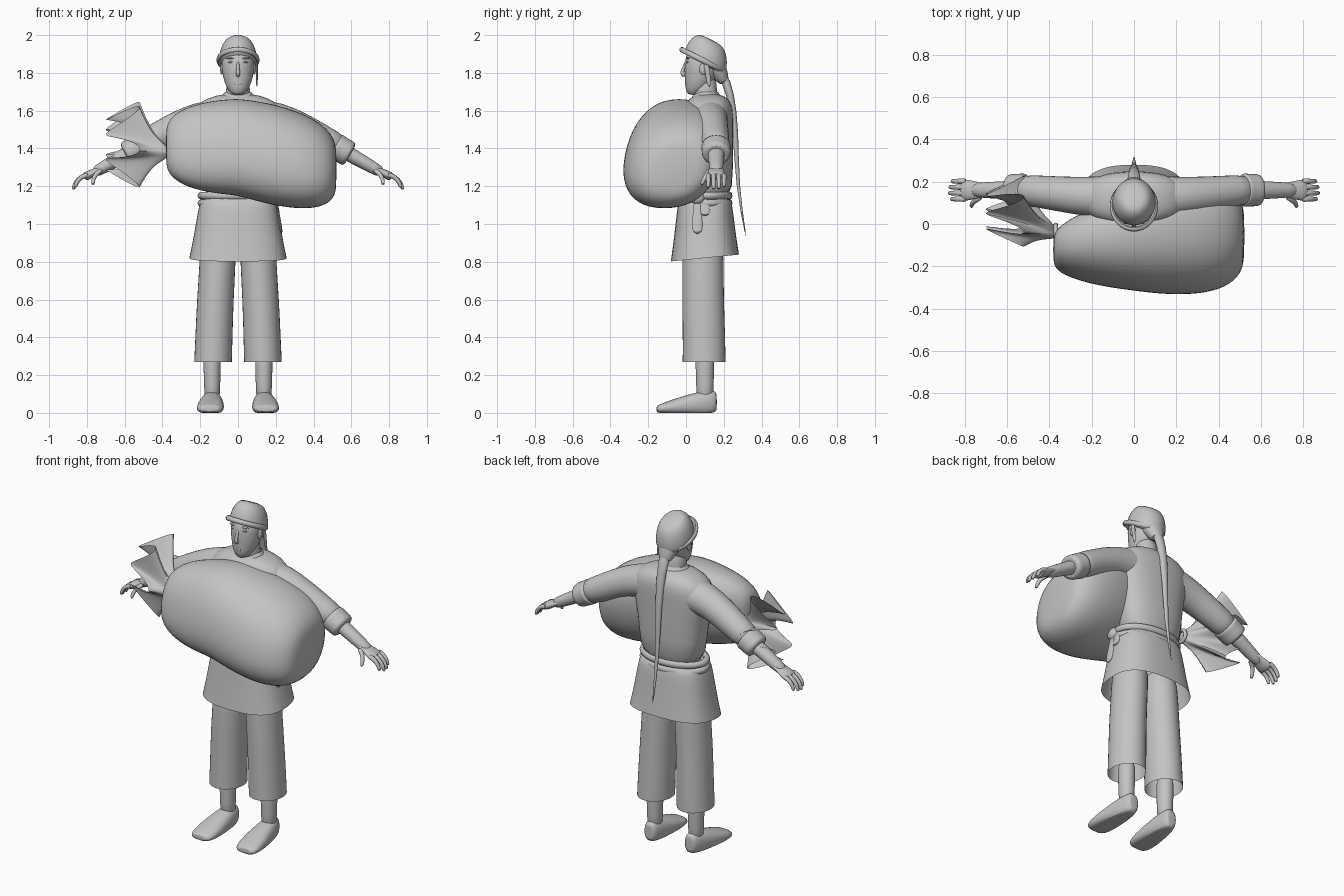
import bpy, bmesh, math
from mathutils import Vector

if "Cube" in bpy.data.objects:
    bpy.data.objects.remove(bpy.data.objects["Cube"])

shade = 0.55
grey = bpy.data.materials.new("plain_grey")
grey.use_nodes = True
grey.diffuse_color = (shade, shade, shade, 1)
grey.node_tree.nodes["Principled BSDF"].inputs["Base Color"].default_value = grey.diffuse_color
X, Y, Z = Vector((1, 0, 0)), Vector((0, 1, 0)), Vector((0, 0, 1))


def finish(ob, name, mirror=False):
    ob.name = name
    ob.data.materials.append(grey)
    bpy.ops.object.select_all(action='DESELECT')
    ob.select_set(True)
    bpy.context.view_layer.objects.active = ob
    bpy.ops.object.transform_apply(location=True, rotation=True, scale=True)
    bpy.ops.object.shade_smooth_by_angle(angle=math.radians(50))
    if mirror:
        ob.modifiers.new("other_side", 'MIRROR').use_mirror_merge = False


def signed_power(value, power):
    return math.copysign(abs(value) ** power, value)


def loft(name, rings, side=X, axis=None, sides=16, square=2, open_start=False,
         open_end=False, warp=None, mirror=False):
    """Skin rings of (centre, radius along side, other radius)."""
    bm = bmesh.new()
    centres = [Vector(ring[0]) for ring in rings]
    last = len(rings) - 1
    loops = []
    for i, (_, wide, deep) in enumerate(rings):
        along = axis or centres[min(i + 1, last)] - centres[max(i - 1, 0)]
        down = along.cross(side).normalized()
        across = down.cross(along).normalized()
        loop = []
        for k in range(sides):
            angle = math.tau * k / sides
            co = (centres[i] + across * wide * signed_power(math.cos(angle), 2 / square)
                  + down * deep * signed_power(math.sin(angle), 2 / square))
            if warp:
                warp(co, angle, i / last)
            loop.append(bm.verts.new(co))
        loops.append(loop)
    for low, high in zip(loops, loops[1:]):
        for k in range(sides):
            after = (k + 1) % sides
            bm.faces.new((low[k], low[after], high[after], high[k]))
    if not open_start:
        bm.faces.new(loops[0][::-1])
    if not open_end:
        bm.faces.new(loops[-1])
    bmesh.ops.recalc_face_normals(bm, faces=bm.faces)
    mesh = bpy.data.meshes.new(name)
    bm.to_mesh(mesh)
    bm.free()
    ob = bpy.data.objects.new(name, mesh)
    bpy.context.collection.objects.link(ob)
    finish(ob, name, mirror)
    smooth = ob.modifiers.new("smooth", 'SUBSURF')
    smooth.levels = smooth.render_levels = 1


def tube(name, path, start, end, flat=1.0, **options):
    """Loft along a path whose radius runs evenly from start to end."""
    last = len(path) - 1
    radii = [start + (end - start) * i / last for i in range(len(path))]
    loft(name, [(p, r, r * flat) for p, r in zip(path, radii)], **options)


def ball(name, place, size, mirror=False):
    bpy.ops.mesh.primitive_uv_sphere_add(segments=12, ring_count=8, location=place)
    bpy.context.object.scale = size
    finish(bpy.context.object, name, mirror)


def hoop(name, place, size, thickness, tilt):
    bpy.ops.mesh.primitive_torus_add(major_segments=32, minor_segments=8, major_radius=1,
                                     minor_radius=thickness, location=place, rotation=tilt)
    bpy.context.object.scale = size
    finish(bpy.context.object, name)


# Tunic body
outline = [(1.1, .19), (1.3, .2), (1.45, .225), (1.55, .25), (1.62, .24), (1.67, .16), (1.69, .07)]
loft("tunic", [((0, .12, z), w, min(w * .65, .13)) for z, w in outline], sides=24, square=2.4)


# Flared skirt, its hem a little lower at the front
def dip_hem(co, angle, t):
    co.z += (1 - t) * (co.y - .1) / 10


tube("tunic_skirt", [(0, .1, z) for z in (.82, .9, 1, 1.1, 1.16)], .26, .19, .7,
     sides=24, square=2.6, open_start=True, warp=dip_hem)

# Belt of two wraps with a knot and hanging ends on the left hip
for z in (1.11, 1.15):
    hoop("belt", (0, .106, z), (.195, .127, .2), .1, (0, 0, 0))
ball("belt_knot", (.2, .06, 1.14), (.025, .04, .035))
for name, y, length in (("belt_end_front", .06, .2), ("belt_end_back", .1, .1)):
    path = [(.2 + drop / 6, y, 1.14 - drop) for drop in (0, length / 2, length)]
    tube(name, path, .02, .035, .25, side=Y, sides=8)

# Collar, neck and head
tube("collar", [(0, .11, z) for z in (1.65, 1.67, 1.7)], .12, .07, .85, open_end=True)
tube("neck", [(0, .11, 1.6), (0, .1, 1.7), (0, .1, 1.8)], .07, .06)
skull = [(1.68, .04, .03), (1.72, .06, .062), (1.78, .08, .082), (1.85, .085, .09), (1.93, .09, .08)]
loft("head", [((0, y, z), w, w * 1.06) for z, y, w in skull], axis=Z, sides=20)

# Face
tube("nose", [(0, .005, 1.87), (0, -.014, 1.82), (0, -.024, 1.8), (0, -.005, 1.78)], .007, .015, sides=8)
ball("lips", (0, .004, 1.74), (.024, .01, .008))
ball("brows", (.037, .01, 1.878), (.026, .01, .005), True)
ball("eyes", (.037, .01, 1.857), (.015, .01, .006), True)
ball("ears", (.085, .09, 1.82), (.01, .02, .03), True)

# Wrapped cap that leans backwards
rings = []
for step in range(6):
    angle = math.radians(15 * step)
    rise = .16 * math.sin(angle)
    radius = .106 * math.cos(angle) ** .6
    rings.append(((0, .095 + rise / 4, 1.835 + rise * .92), radius, radius * 1.2))
loft("cap", rings, axis=Vector((0, .46, .89)), sides=20)
hoop("cap_band", (0, .085, 1.868), (.104, .122, .14), .1, (math.radians(-27), 0, 0))
tube("cap_nape", [(0, .13, 1.88), (0, .17, 1.81), (0, .21, 1.74)], .09, .035, .8)
tube("cap_tie", [(.1, .1, 1.88), (.1, .115, 1.8), (.1, .125, 1.72)], .016, .012, .4, side=Y, sides=8)

# Long braid hanging down the back
tube("braid", [(0, .19, 1.8), (0, .235, 1.7), (0, .265, 1.5), (0, .27, 1.2), (0, .32, .92)],
     .038, .004, .75, sides=10)

# Wide sleeves with rolled cuffs
elbow, wrist, knuckles = Vector((.5, .16, 1.42)), Vector((.73, .16, 1.29)), Vector((.81, .16, 1.25))
tube("sleeves", [(0, .12, 1.56), (.1, .125, 1.56), (.22, .13, 1.55), (.34, .14, 1.505), elbow, (.55, .16, 1.4)],
     .115, .065, side=Y, mirror=True)
tube("cuffs", [elbow.lerp(wrist, t) for t in (.05, .1, .2, .35, .42)], .082, .076, .9,
     side=Y, mirror=True)

# Forearms and palms
tube("forearms", [elbow.lerp(wrist, t) for t in (0, .5, 1, 1.15)], .05, .03, .9, side=Y, mirror=True)
tube("palms", [wrist.lerp(knuckles, t) for t in (-.5, -.1, .3, .7, 1.1)], .03, .056, .45,
     side=Y, mirror=True)


# Fingers and thumbs curl downward joint by joint
def curled(name, place, bone, spread, bend):
    path = [Vector(place)]
    for joint in range(4):
        angle = bend + joint * .35
        path.append(path[-1] + bone * Vector((math.cos(angle), spread, -math.sin(angle))))
    tube(name, path, .0155, .01, side=Y, sides=8, mirror=True)


for k, bone in enumerate((.028, .032, .031, .027)):
    curled("fingers", (.79, .118 + .028 * k, 1.262), bone, 0, .25)
curled("thumbs", (.72, .13, 1.285), .025, -.5, .5)

# Loose trousers and shins
tube("trouser_legs", [(.132, .096, .27), (.127, .095, .42), (.12, .09, .6), (.108, .09, .8), (.1, .09, 1)],
     .102, .096, 1.14, axis=Z, open_start=True, mirror=True)
tube("shins", [(.137, .1, z) for z in (.05, .15, .25, .35)], .042, .05, 1.08, sides=12, mirror=True)


# Feet, flat underneath and wider toward the toes
def ground(co, angle, t):
    co.z = max(co.z, 0)


rings = []
for step in range(1, 12):
    angle = math.pi * step / 12
    t = (1 - math.cos(angle)) / 2
    rounding = math.sin(angle) ** .4
    high = .085 - .058 * t
    rings.append(((.134 + t / 60, .17 - t / 3, high * .7), (.05 + .036 * t) * rounding, high * rounding))
loft("feet", rings, axis=Y, square=2.3, warp=ground, mirror=True)


# Stuffed sack across the front and round the left side, sagging to the left
def slump(co, angle, t):
    co.y += (co.z - 1.38) / 5


rings = []
for step in range(1, 18):
    angle = math.pi * step / 18
    x = .07 - .46 * math.cos(angle)
    fullness = math.sin(angle) ** .54
    heavy = max(x, 0)
    rings.append(((x, x * .1 - .09, 1.408 - heavy * .22), (.225 + x * .17) * fullness,
                  (.26 + heavy * .07) * fullness))
loft("sack", rings, side=Y, axis=X, sides=24, square=2.3, warp=slump)

# Tied neck and pleated open mouth of the sack
knot, mouth = Vector((-.37, -.04, 1.38)), Vector((-.61, .06, 1.42))


def pleat(co, angle, t):
    fold = t * t * math.cos(6 * angle + .6) / 3
    co += (co - mouth) * fold
    co.x += fold * .3


steps = [i / 6 for i in range(7)]
loft("sack_mouth", [(knot.lerp(mouth, t), .03 + .1 * t, .03 + .16 * t) for t in steps],
     side=Y, axis=-X, sides=48, open_end=True, warp=pleat)
hoop("sack_tie", knot, (.036, .036, .036), .3, (0, math.pi / 2, 0))
